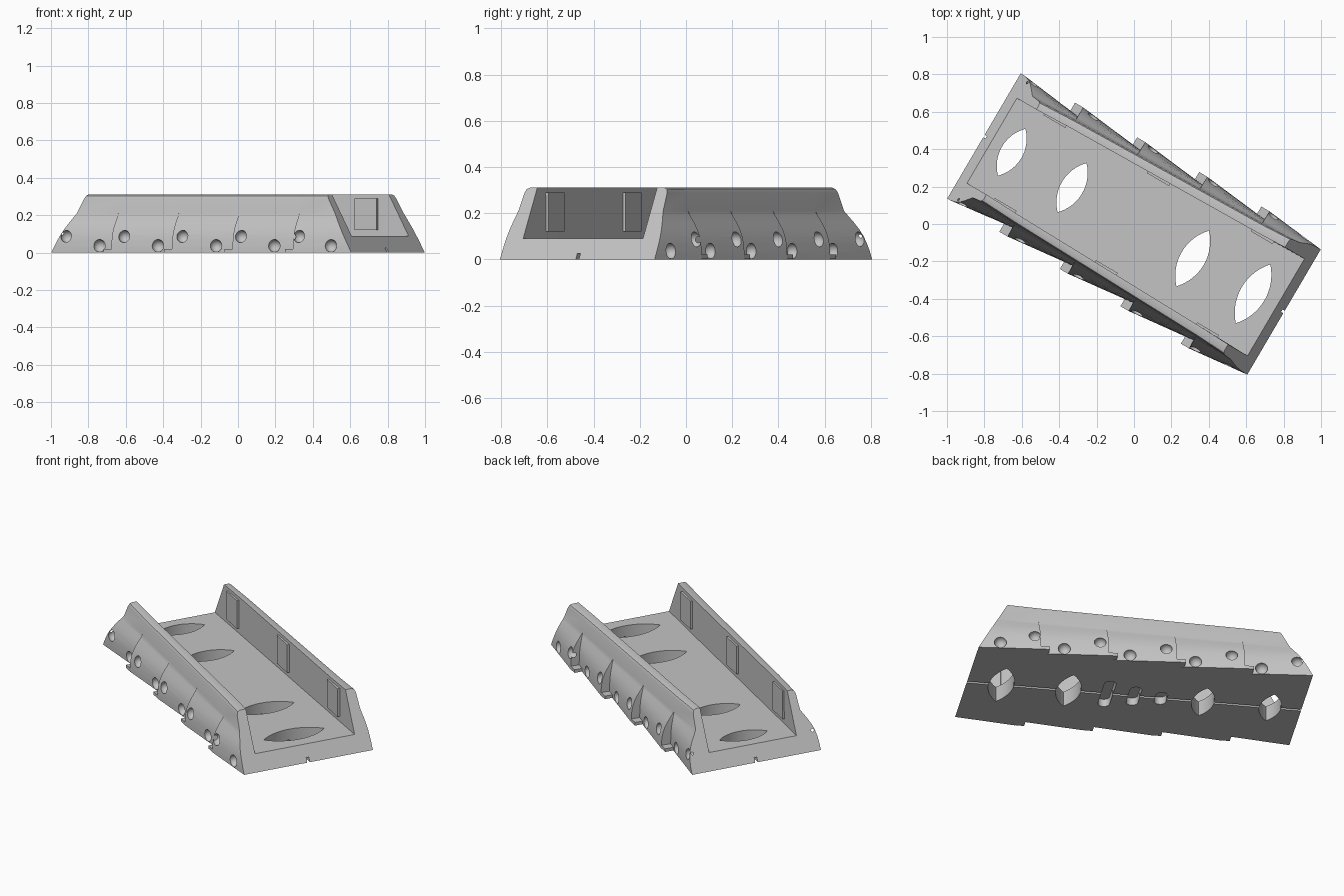
import bpy, bmesh, math
from mathutils import Matrix

if "Cube" in bpy.data.objects:
    bpy.data.objects.remove(bpy.data.objects["Cube"])

TURN = math.radians(-30.4)
END, SLOPE, TOP, FLOOR = 0.93, 0.55, 0.31, 0.09
# flank segments: start, end, half width at start, half width at end
SEGMENTS = [(-END, -.55, .388, .345), (-.55, -.17, .400, .358), (-.17, .21, .408, .366),
            (.21, .59, .416, .375), (.59, END, .425, .388)]

grey = bpy.data.materials.new("plain grey")
grey.diffuse_color = (0.55, 0.55, 0.55, 1)
grey.use_nodes = True
grey.node_tree.nodes["Principled BSDF"].inputs["Base Color"].default_value = grey.diffuse_color


def finish(name, bm, visible=True):
    bmesh.ops.recalc_face_normals(bm, faces=bm.faces)
    mesh = bpy.data.meshes.new(name)
    bm.to_mesh(mesh)
    bm.free()
    ob = bpy.data.objects.new(name, mesh)
    bpy.context.collection.objects.link(ob)
    ob.rotation_euler.z = TURN
    mesh.materials.append(grey)
    ob.hide_render = not visible
    return ob


def add_box(bm, x0, x1, y0, y1, z0, z1):
    m = Matrix.Translation(((x0 + x1) / 2, (y0 + y1) / 2, (z0 + z1) / 2))
    bmesh.ops.create_cube(bm, size=1, matrix=m @ Matrix.Diagonal((x1 - x0, y1 - y0, z1 - z0, 1)))


def add_prism(bm, outline, z0, z1):
    low = [bm.verts.new((x, y, z0)) for x, y in outline]
    high = [bm.verts.new((x, y, z1)) for x, y in outline]
    bm.faces.new(low[::-1])
    bm.faces.new(high)
    n = len(low)
    for i in range(n):
        j = (i + 1) % n
        bm.faces.new((low[i], low[j], high[j], high[i]))


def inner(u):
    return .282 + .02 * u


def half_width(u):
    for a, b, w0, w1 in SEGMENTS:
        if u <= b:
            return w0 + (w1 - w0) * (u - a) / (b - a)


def section(u, w):
    """Channel section, slightly tapered along its length."""
    i, n = inner(u), .335 + .026 * u
    side = [(i, FLOOR), (i, TOP), (n - .022, TOP), (n - .008, TOP - .006),
            (n - .001, TOP - .022), (n + .004, .21)]
    side += [(n + .004 + (w - n - .004) * k, z) for z, k in
             ((.19, .18), (.16, .46), (.13, .70), (.10, .86), (.07, .95), (.035, 1), (0, 1))]
    return side + [(-y, z) for y, z in reversed(side)]


# channel body: sections lofted along the length, with a step at each tooth
bm = bmesh.new()
rings = []
for a, b, w0, w1 in SEGMENTS:
    for u, w in ((a, w0), (b - (.002 if b < END else 0), w1)):
        lean = SLOPE * (-1 if u >= END else 1 if u <= -END else 0)
        rings.append([bm.verts.new((u + lean * z, y, z)) for y, z in section(u, w)])
for r, s in zip(rings, rings[1:]):
    for i in range(len(r)):
        j = (i + 1) % len(r)
        bm.faces.new((r[i], r[j], s[j], s[i]))
bm.faces.new(rings[0])
bm.faces.new(rings[-1][::-1])
body = finish("channel_body", bm)

# cutters: lens holes, underside slots, side dimples
bm = bmesh.new()
for u, length, half in ((-.758, .29, .06), (-.384, .305, .062), (.364, .345, .068), (.738, .365, .07)):
    h = length / 2
    radius = (h * h + half * half) / (2 * half)
    sweep = math.asin(h / radius)
    arc = [sweep * (k / 8 - 1) for k in range(17)]
    right = [(u + radius * math.cos(t) - radius + half, radius * math.sin(t)) for t in arc]
    left = [(2 * u - x, y) for x, y in right[-2:0:-1]]
    add_prism(bm, right + left, -.1, .2)
for u, length in ((.15, .28), (0, .2), (-.15, .13)):
    r, h = .033, length / 2 - .033
    outline = [(u + r * math.cos(t), math.copysign(h, math.sin(t)) + r * math.sin(t))
               for t in [math.pi * (k + .5) / 8 for k in range(16)]]
    add_prism(bm, outline, -.1, .045)
for k, u in enumerate((-.846, -.65, -.48, -.28, -.114, .086, .255, .453, .62, .81)):
    z, inset = ((.085, .016), (.036, .004))[k % 2]
    for side in (-1, 1):
        bmesh.ops.create_uvsphere(bm, u_segments=20, v_segments=12, radius=.034,
                                  matrix=Matrix.Translation((u, side * (half_width(u) - inset), z)))
holes = finish("hole_cutter", bm, False)

# cutter: thin groove along the underside
bm = bmesh.new()
add_box(bm, -1.1, 1.1, -.008, .008, -.1, .025)
groove = finish("groove_cutter", bm, False)

bpy.context.view_layer.objects.active = body
for cutter in (holes, groove):
    mod = body.modifiers.new("cut", 'BOOLEAN')
    mod.operation, mod.solver, mod.object = 'DIFFERENCE', 'EXACT', cutter
    bpy.ops.object.modifier_apply(modifier=mod.name)
for cutter in (holes, groove):
    bpy.data.objects.remove(cutter)
body.select_set(True)
bpy.ops.object.shade_smooth_by_angle(angle=math.radians(28))

# small foot ledges in front of each tooth
bm = bmesh.new()
for a, b, w0, w1 in SEGMENTS[1:]:
    for side in (-1, 1):
        y0, y1 = sorted((side * .3, side * w0))
        add_box(bm, a - .05, a + .001, y0, y1, .001, .02)
finish("tooth_ledges", bm)

# raised pads on the inner walls
bm = bmesh.new()
for u in (-.645, -.01, .625):
    for side in (-1, 1):
        y0, y1 = sorted((side * (inner(u) - .012), side * (inner(u) + .01)))
        add_box(bm, u - .068, u + .068, y0, y1, .12, .29)
finish("wall_pads", bm)
